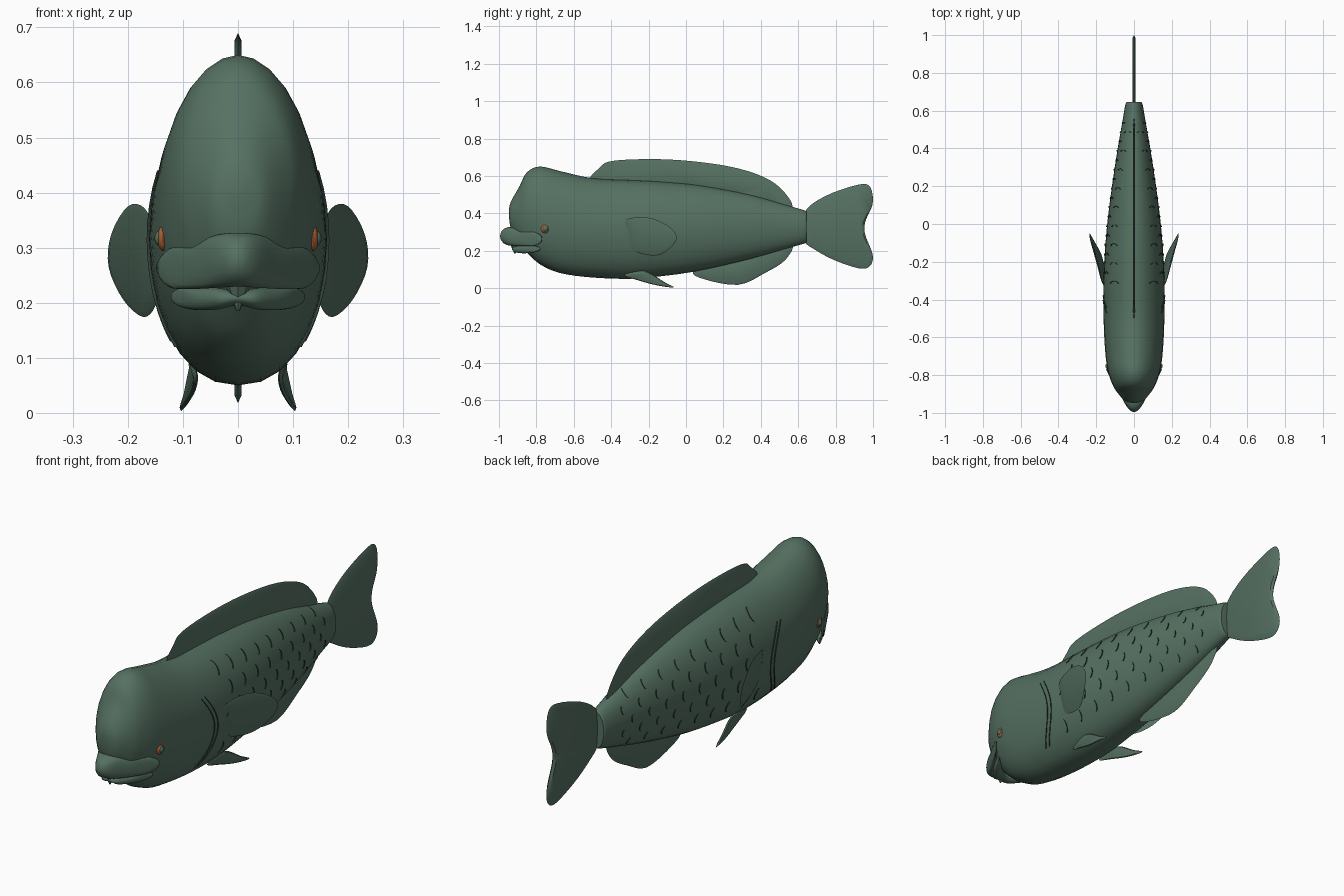
import bpy, bmesh, math
from mathutils import Vector

if "Cube" in bpy.data.objects:
    bpy.data.objects.remove(bpy.data.objects["Cube"])


def material(name, rgb):
    m = bpy.data.materials.new(name)
    m.diffuse_color = (*rgb, 1)
    m.use_nodes = True
    m.node_tree.nodes["Principled BSDF"].inputs["Base Color"].default_value = m.diffuse_color
    return m


GREEN = material("sea green", (0.092, 0.165, 0.122))
DARK = material("dark green", (0.03, 0.055, 0.042))
ORANGE = material("orange", (0.42, 0.12, 0.035))


def finish(name, bm, mat, angle=40):
    bmesh.ops.recalc_face_normals(bm, faces=bm.faces)
    me = bpy.data.meshes.new(name)
    bm.to_mesh(me)
    bm.free()
    me.materials.append(mat)
    ob = bpy.data.objects.new(name, me)
    bpy.context.collection.objects.link(ob)
    bpy.ops.object.select_all(action='DESELECT')
    bpy.context.view_layer.objects.active = ob
    ob.select_set(True)
    bpy.ops.object.shade_smooth_by_angle(angle=math.radians(angle))
    return ob


def spline(pts, steps, closed=False):
    """Smooth curve through points of any dimension."""
    n, out = len(pts), []
    for i in range(n if closed else n - 1):
        ids = [i - 1, i, i + 1, i + 2]
        a, b, c, d = [pts[k % n] if closed else pts[min(max(k, 0), n - 1)] for k in ids]
        for s in range(steps):
            t = s / steps
            out.append([0.5 * (2 * q + (r - p) * t + (2 * p - 5 * q + 4 * r - w) * t * t
                               + (3 * q - p - 3 * r + w) * t ** 3)
                        for p, q, r, w in zip(a, b, c, d)])
    if not closed:
        out.append(list(pts[-1]))
    return out


def loft(rings):
    """Skin a list of closed rings and cap both ends."""
    bm = bmesh.new()
    rows = [[bm.verts.new(p) for p in r] for r in rings]
    n = len(rows[0])
    for a, b in zip(rows, rows[1:]):
        for i in range(n):
            j = (i + 1) % n
            bm.faces.new((a[i], a[j], b[j], b[i]))
    bm.faces.new(rows[0])
    bm.faces.new(rows[-1][::-1])
    return bm


# Body: y, top, bottom, half width
STATIONS = spline([
    (-0.947, 0.42, 0.385, 0.012), (-0.935, 0.465, 0.315, 0.05), (-0.89, 0.545, 0.235, 0.09),
    (-0.85, 0.62, 0.19, 0.114), (-0.78, 0.65, 0.127, 0.138), (-0.67, 0.625, 0.08, 0.153),
    (-0.5, 0.588, 0.057, 0.161), (-0.3, 0.578, 0.05, 0.161), (-0.14, 0.57, 0.063, 0.154),
    (0.07, 0.55, 0.093, 0.134), (0.34, 0.5, 0.155, 0.096), (0.55, 0.44, 0.215, 0.06),
    (0.635, 0.415, 0.24, 0.045), (0.645, 0.405, 0.25, 0.036)], 4)


def ring(st, n=28):
    y, top, bot, w = st
    c, h = (top + bot) / 2, (top - bot) / 2
    pts = []
    for i in range(n):
        a = 2 * math.pi * i / n
        s, k = math.sin(a), math.cos(a)
        pts.append((w * math.copysign(abs(k) ** (0.9 if s < 0 else 1.05), k), y, c + h * s))
    return pts


finish("body", loft([ring(s) for s in STATIONS]), GREEN)


def side_x(y, z):
    """Half width of the body at a given place."""
    for a, b in zip(STATIONS, STATIONS[1:]):
        if a[0] <= y <= b[0]:
            t = (y - a[0]) / (b[0] - a[0])
            top, bot, w = [p + (q - p) * t for p, q in zip(a[1:], b[1:])]
            s = (z - (top + bot) / 2) / ((top - bot) / 2)
            return w * math.sqrt(max(0, 1 - s * s)) ** (0.9 if s < 0 else 1.05)
    return 0


def fin(name, pts, thick, steps=4, mirror=False):
    """Thin plate that swells slightly inside its outline."""
    bm = bmesh.new()
    for sx in ((1, -1) if mirror else (1,)):
        edge = [Vector((p[0] * sx, p[1], p[2])) for p in spline(pts, steps, True)]
        mid = sum(edge, Vector()) / len(edge)
        rim = [bm.verts.new(p) for p in edge]
        n = len(rim)
        for d in (thick, -thick):
            inner = [bm.verts.new(p.lerp(mid, 0.12) + Vector((d, 0, 0))) for p in edge]
            for i in range(n):
                j = (i + 1) % n
                bm.faces.new((rim[i], rim[j], inner[j], inner[i]))
            bm.faces.new(inner)
    return finish(name, bm, GREEN)


def flat(pairs):
    return [(0, y, z) for y, z in pairs]


# Fins on the centre line
fin("dorsal_fin", flat([
    (-0.5, 0.57), (-0.46, 0.645), (-0.395, 0.68), (-0.19, 0.69), (0.02, 0.68), (0.235, 0.65),
    (0.395, 0.603), (0.5, 0.54), (0.57, 0.44), (0.5, 0.41), (0.2, 0.49), (-0.2, 0.54)]), 0.006)
fin("anal_fin", flat([
    (0.04, 0.09), (0.1, 0.047), (0.28, 0.018), (0.42, 0.08), (0.53, 0.15), (0.57, 0.235),
    (0.45, 0.23), (0.2, 0.16)]), 0.006)
fin("tail_fin", flat([
    (0.63, 0.40), (0.74, 0.49), (0.92, 0.553), (0.985, 0.54), (0.998, 0.45), (0.96, 0.36),
    (0.957, 0.29), (0.998, 0.18), (0.985, 0.12), (0.93, 0.105), (0.80, 0.147), (0.69, 0.205),
    (0.63, 0.26)]), 0.009)

# Paired fins
fin("pectoral_fins", [
    (0.155, -0.33, 0.33), (0.17, -0.305, 0.372), (0.2, -0.19, 0.375), (0.23, -0.085, 0.325),
    (0.235, -0.05, 0.265), (0.208, -0.095, 0.205), (0.172, -0.165, 0.174),
    (0.15, -0.27, 0.195), (0.148, -0.315, 0.24)], 0.004, mirror=True)
fin("pelvic_fins", [
    (0.075, -0.33, 0.07), (0.085, -0.25, 0.095), (0.085, -0.19, 0.08), (0.095, -0.12, 0.035),
    (0.104, -0.065, 0.004), (0.095, -0.15, 0.014), (0.08, -0.25, 0.04)], 0.004, mirror=True)


# Lips: swept half paths of x, y, z, depth, height, mirrored into one loft
def lip(name, half):
    path = [(-p[0], *p[1:]) for p in half[:0:-1]] + half
    rings = []
    for x, y, z, d, h in spline(path, 4):
        slant = 0.5 * x / 0.13
        rings.append([(x + d * math.cos(a) * slant, y + d * math.cos(a), z + h * math.sin(a))
                      for a in [2 * math.pi * i / 14 for i in range(14)]])
    finish(name, loft(rings), GREEN, 60)


lip("upper_lip", [(0, -0.94, 0.278, 0.055, 0.05), (0.04, -0.925, 0.275, 0.05, 0.049),
                  (0.085, -0.865, 0.266, 0.046, 0.042), (0.12, -0.815, 0.263, 0.042, 0.036),
                  (0.138, -0.79, 0.263, 0.02, 0.016)])
lip("lower_lip", [(0, -0.90, 0.209, 0.03, 0.014), (0.04, -0.885, 0.207, 0.04, 0.02),
                  (0.08, -0.845, 0.207, 0.04, 0.02), (0.105, -0.815, 0.21, 0.035, 0.016),
                  (0.115, -0.80, 0.211, 0.015, 0.006)])

# Beak tip between the lips
bm = bmesh.new()
bmesh.ops.create_cone(bm, cap_ends=True, segments=8, radius1=0.003, radius2=0.025, depth=0.05)
bmesh.ops.translate(bm, verts=bm.verts, vec=(0, -0.915, 0.21))
finish("beak", bm, GREEN)


# Eyes: orange ring with a green ball in front
def eyes(name, x, size, mat):
    bm = bmesh.new()
    for sx in (1, -1):
        ball = bmesh.ops.create_uvsphere(bm, u_segments=16, v_segments=10, radius=1)["verts"]
        bmesh.ops.scale(bm, verts=ball, vec=size)
        bmesh.ops.translate(bm, verts=ball, vec=(sx * x, -0.752, 0.317))
    finish(name, bm, mat)


eyes("eye_rings", side_x(-0.752, 0.317) - 0.004, (0.011, 0.023, 0.023), ORANGE)
eyes("eyeballs", side_x(-0.752, 0.317) + 0.002, (0.01, 0.014, 0.014), GREEN)


# Scale ridges and gill lines: thin strips standing out of the flanks
def ridges(name, paths):
    bm = bmesh.new()
    for path in paths:
        for sx in (1, -1):
            rows = []
            for y, z in path:
                x = side_x(y, z)
                rows.append([bm.verts.new((sx * (x + o), y, z)) for o in (-0.004, 0.004)])
            for a, b in zip(rows, rows[1:]):
                bm.faces.new((a[0], a[1], b[1], b[0]))
    finish(name, bm, DARK)


def arc(y, z, r):
    return [(y + 0.6 * r * math.cos(t), z + r * math.sin(t))
            for t in [math.radians(-75 + 25 * i) for i in range(7)]]


scales = []
for row in range(5):
    for col in range(9):
        y = -0.32 + 0.1 * col + 0.05 * (row % 2)
        squeeze = 1 - 0.5 * (y + 0.32)
        scales.append(arc(y, 0.335 + (row - 2) * 0.088 * squeeze, 0.03 * squeeze))
ridges("scale_ridges", scales)
ridges("gill_lines", [[(y0 + 0.07 * math.sin(math.pi * k / 10) - 0.05, 0.12 + 0.032 * k)
                       for k in range(11)] for y0 in (-0.42, -0.395)])
